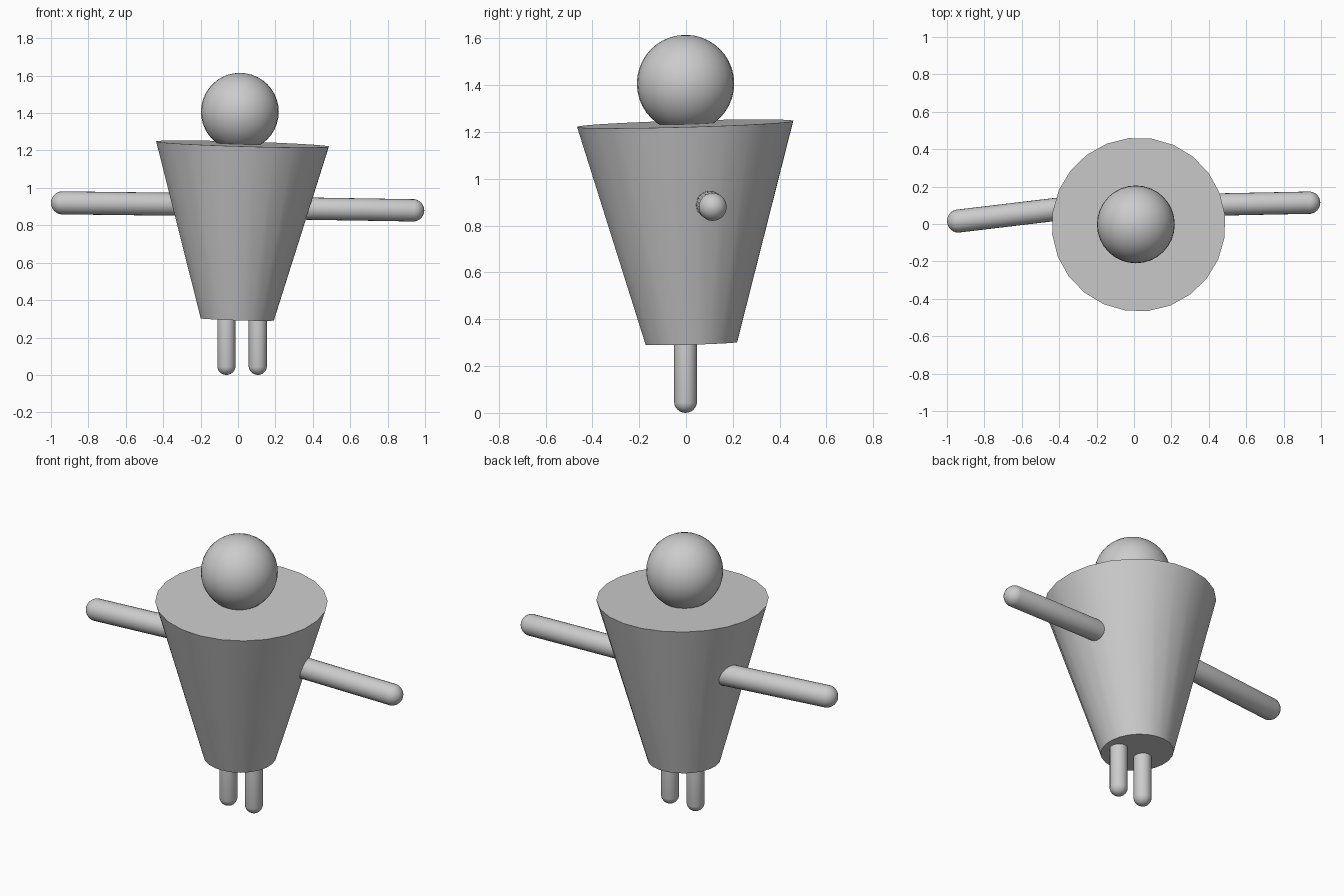
import bpy, bmesh
from mathutils import Vector, Matrix
from math import radians

if "Cube" in bpy.data.objects:
    bpy.data.objects.remove(bpy.data.objects["Cube"])


def finish(bm, name, matrix, angle):
    bm.transform(matrix)
    mesh = bpy.data.meshes.new(name)
    bm.to_mesh(mesh)
    bm.free()
    obj = bpy.data.objects.new(name, mesh)
    bpy.context.collection.objects.link(obj)
    bpy.ops.object.select_all(action='DESELECT')
    obj.select_set(True)
    bpy.context.view_layer.objects.active = obj
    bpy.ops.object.shade_smooth_by_angle(angle=radians(angle))
    return obj


def capsule(name, start, end, radius):
    """Round-ended rod; start and end are the centres of the end domes."""
    start, end = Vector(start), Vector(end)
    axis = end - start
    bm = bmesh.new()
    # odd ring count leaves a straight band at the equator to stretch
    bmesh.ops.create_uvsphere(bm, u_segments=24, v_segments=13, radius=radius)
    for v in bm.verts:
        if v.co.z > 0:
            v.co.z += axis.length
    rot = axis.to_track_quat('Z', 'Y').to_matrix().to_4x4()
    return finish(bm, name, Matrix.Translation(start) @ rot, 40)


# Body: slightly tilted 24-sided tapered cone, wide end up
bottom, top = Vector((0.0, 0.02, 0.297)), Vector((0.021, 0.0, 1.235))
tilt = Vector((0.03, -0.028, 1)).to_track_quat('Z', 'Y').to_matrix().to_4x4()
bm = bmesh.new()
bmesh.ops.create_cone(bm, cap_ends=True, segments=24, radius1=0.197,
                      radius2=0.465, depth=(top - bottom).length,
                      matrix=Matrix.Rotation(radians(4.5), 4, 'Z'))
finish(bm, "body", Matrix.Translation((bottom + top) / 2) @ tilt, 40)

# Head
bm = bmesh.new()
bmesh.ops.create_uvsphere(bm, u_segments=32, v_segments=20, radius=0.208)
finish(bm, "head", Matrix.Translation((0.01, -0.002, 1.407)), 40)

# Arms, each at its own slight angle
capsule("left_arm", (-0.2, 0.104, 0.911), (-0.938, 0.016, 0.92), 0.062)
capsule("right_arm", (0.2, 0.099, 0.892), (0.936, 0.114, 0.88), 0.060)

# Legs
for name, x in (("left_leg", -0.062), ("right_leg", 0.106)):
    capsule(name, (x, -0.002, 0.049), (x, -0.002, 0.4), 0.049)
